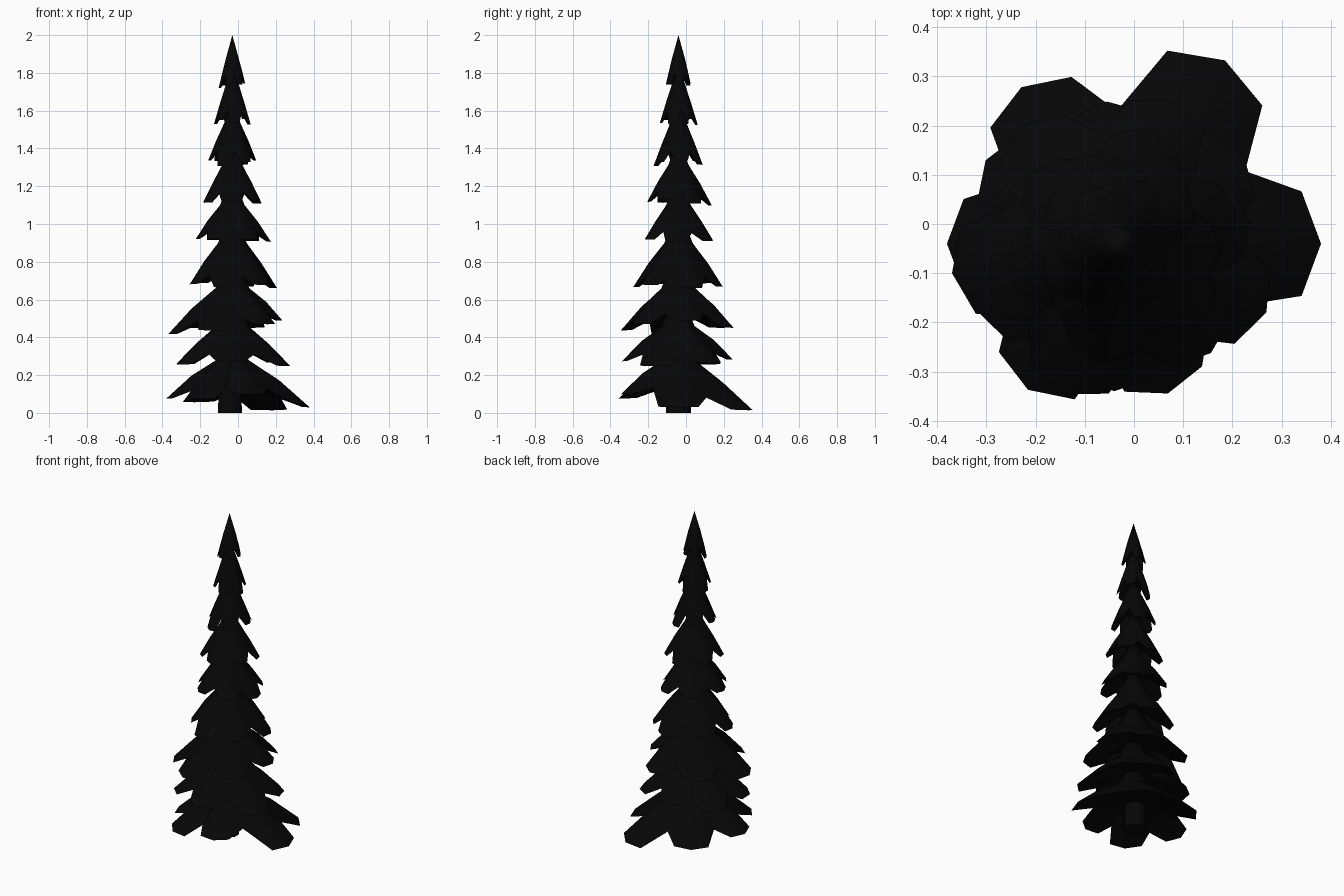
import bpy, bmesh, math, random

if "Cube" in bpy.data.objects:
    bpy.data.objects.remove(bpy.data.objects["Cube"])

random.seed(4)
CX, CY = -0.03, -0.04

needles = bpy.data.materials.new("dark_needles")
needles.diffuse_color = (0.002, 0.002, 0.002, 1)
needles.use_nodes = True
needles.node_tree.nodes["Principled BSDF"].inputs["Base Color"].default_value = needles.diffuse_color


def finish(bm, name):
    bmesh.ops.recalc_face_normals(bm, faces=bm.faces)
    mesh = bpy.data.meshes.new(name)
    bm.to_mesh(mesh)
    bm.free()
    mesh.materials.append(needles)
    ob = bpy.data.objects.new(name, mesh)
    bpy.context.collection.objects.link(ob)
    bpy.context.view_layer.objects.active = ob
    ob.select_set(True)
    bpy.ops.object.shade_smooth_by_angle(angle=math.radians(40))
    ob.select_set(False)
    return ob


def branch_tier(name, neck, tip, petals, notch=0.74):
    """Drooping skirt of blunt petals; petals = [(angle in degrees, reach)]."""
    (nz, nr), (tz, tr) = neck, tip
    slope = (tz - nz) / (tr - nr)

    def line(r):
        return nz + slope * (r - nr)

    # outline: shoulder, tip, shoulder, notch for every petal
    outline = []
    for i, (a, r) in enumerate(petals):
        b, rb = petals[(i + 1) % len(petals)]
        gap = (b - a) % 360
        outline += [(a - 16, r * 0.94, line(r) + 0.01 * tr, 0.03),
                    (a, r, line(r), 0.05),
                    (a + 16, r * 0.94, line(r) + 0.005 * tr, 0.03)]
        rn = notch * min(r, rb)
        outline.append((a + gap / 2, rn, line(rn) - 0.10 * tr, -0.02))

    bm = bmesh.new()

    def ring(fn):
        vs = []
        for a, r, z, bump in outline:
            rr, zz = fn(r, z, bump)
            t = math.radians(a)
            vs.append(bm.verts.new((CX + rr * math.cos(t), CY + rr * math.sin(t), max(zz, 0.0))))
        return vs

    drop = nz - tz
    rings = [
        ring(lambda r, z, b: (nr, nz)),                                # neck
        ring(lambda r, z, b: ((nr + r) / 2, (nz + z) / 2 + b * tr)),   # ridge
        ring(lambda r, z, b: (r, z)),                                  # rim
        ring(lambda r, z, b: (0.68 * r, z + 0.20 * drop)),             # underside
        ring(lambda r, z, b: (0.30 * tr, tz + 0.42 * drop)),
    ]
    n = len(outline)
    for lo, hi in zip(rings, rings[1:]):
        for k in range(n):
            bm.faces.new((lo[k], lo[(k + 1) % n], hi[(k + 1) % n], hi[k]))
    apex = bm.verts.new((CX, CY, 2.0 if nz > 1.8 else nz + nr * 2.6))
    for k in range(n):
        bm.faces.new((apex, rings[0][k], rings[0][(k + 1) % n]))
    bm.faces.new(rings[-1])
    return finish(bm, name)


# Trunk
bm = bmesh.new()
bmesh.ops.create_cone(bm, cap_ends=True, segments=10, radius1=0.067, radius2=0.012, depth=1.6)
for v in bm.verts:
    v.co.z += 0.8
    if v.co.z < 0.1:
        v.co.x -= 0.013
    v.co.x += CX
    v.co.y += CY
finish(bm, "trunk")

# Upper tiers: (neck z, neck radius), (tip z, tip radius), rotation
upper = [
    ((1.87, 0.036), (1.73, 0.072), 10),
    ((1.76, 0.028), (1.54, 0.098), 40),
    ((1.53, 0.045), (1.32, 0.135), 5),
    ((1.31, 0.055), (1.11, 0.170), 28),
    ((1.10, 0.065), (0.91, 0.202), 0),
    ((0.90, 0.075), (0.67, 0.240), 18),
]
for i, (neck, tip, rot) in enumerate(upper):
    ring6 = [(rot + 60 * k + random.uniform(-5, 5), tip[1] * random.uniform(0.94, 1.06))
             for k in range(6)]
    branch_tier(f"branch_tier_{i + 1}", neck, tip, ring6, 0.78)

# Lower tiers with uneven petals
branch_tier("branch_tier_7", (0.66, 0.09), (0.45, 0.31),
            [(10, .27), (70, .31), (130, .31), (190, .345), (250, .325), (310, .29)])
branch_tier("branch_tier_8", (0.46, 0.085), (0.26, 0.315),
            [(-25, .33), (35, .31), (95, .29), (148, .32), (205, .32), (268, .30)])
branch_tier("branch_tier_9", (0.28, 0.085), (0.06, 0.37),
            [(0, .41), (60, .43), (122, .375), (180, .35), (238, .35), (288, .32)], 0.72)
